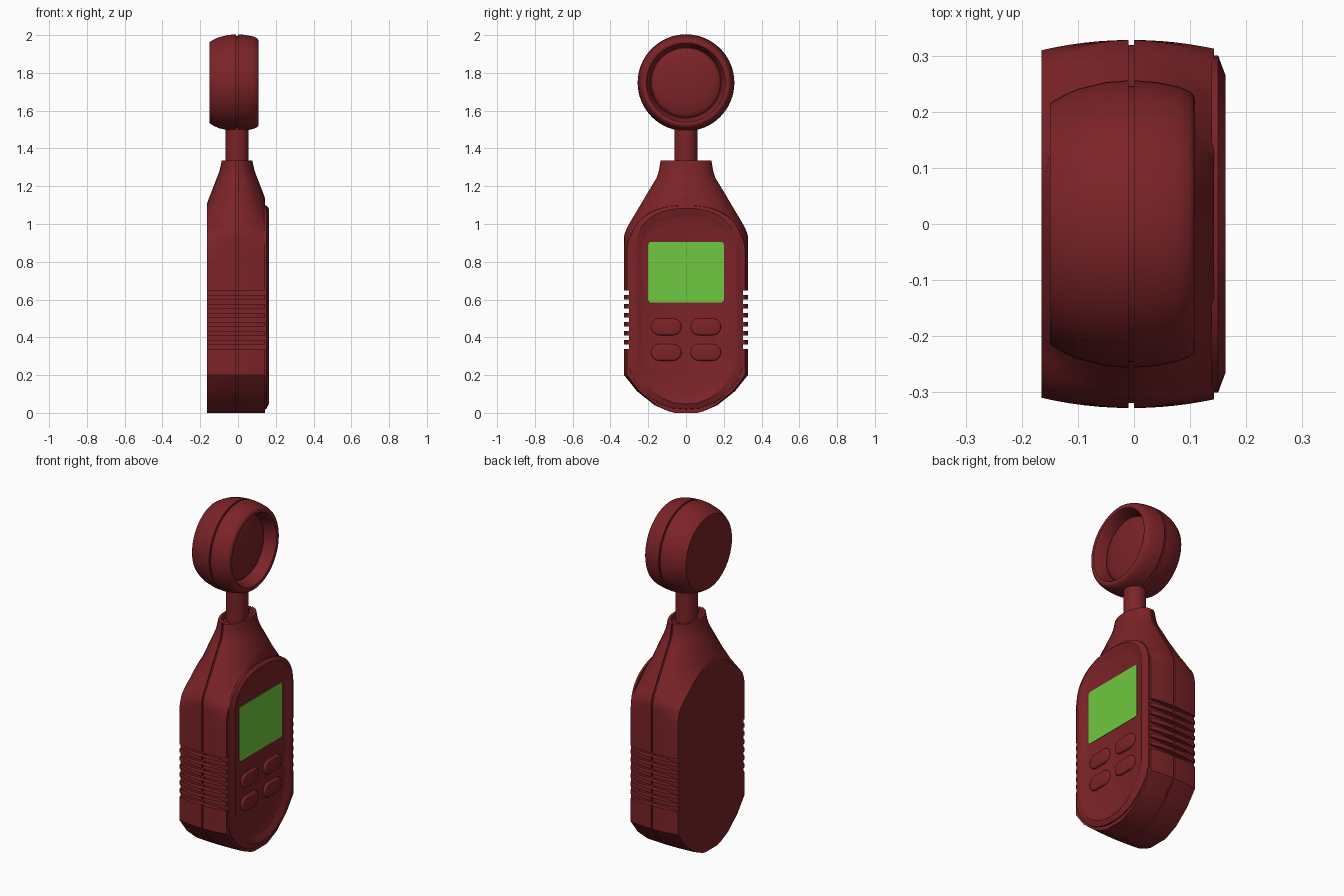
import bpy, bmesh, math

if "Cube" in bpy.data.objects:
    bpy.data.objects.remove(bpy.data.objects["Cube"])

def material(name, rgb):
    m = bpy.data.materials.new(name)
    m.diffuse_color = (*rgb, 1)
    m.use_nodes = True
    m.node_tree.nodes["Principled BSDF"].inputs["Base Color"].default_value = m.diffuse_color
    return m

RED = material("dark_red", (0.20, 0.017, 0.021))
GREEN = material("screen_green", (0.16, 0.58, 0.05))

def loft(name, rings, mat, angle=30):
    """Skin a list of equal-length closed rings and cap both ends."""
    bm = bmesh.new()
    vs = [[bm.verts.new(p) for p in r] for r in rings]
    n = len(vs[0])
    for a, b in zip(vs, vs[1:]):
        for i in range(n):
            j = (i + 1) % n
            bm.faces.new((a[i], a[j], b[j], b[i]))
    bm.faces.new(vs[0])
    bm.faces.new(vs[-1])
    bmesh.ops.remove_doubles(bm, verts=bm.verts, dist=1e-5)
    bmesh.ops.recalc_face_normals(bm, faces=bm.faces)
    me = bpy.data.meshes.new(name)
    bm.to_mesh(me)
    bm.free()
    me.materials.append(mat)
    ob = bpy.data.objects.new(name, me)
    bpy.context.collection.objects.link(ob)
    bpy.ops.object.select_all(action='DESELECT')
    ob.select_set(True)
    bpy.context.view_layer.objects.active = ob
    bpy.ops.object.shade_smooth_by_angle(angle=math.radians(angle))
    return ob

def interp(table, z):
    for (z0, v0), (z1, v1) in zip(table, table[1:]):
        if z <= z1:
            return v0 + (v1 - v0) * (z - z0) / (z1 - z0)
    return table[-1][1]

# Body: elliptical sections clipped flat at front and back, with a side seam
CX, FRONT, BACK, SEAM = -0.005, 0.148, 0.16, 0.005
WIDTH = [(0, .06), (.008, .09), (.04, .165), (.115, .26), (.2, .328), (.94, .328),
         (.98, .313), (1.2, .183), (1.245, .155), (1.28, .144), (1.335, .135)]
DEPTH = [(0, .485), (.87, .485), (.95, .3), (1.0, .225), (1.1, .163), (1.28, .093), (1.335, .081)]

def section(z, b, a, limit=9):
    def side(x):
        return min(limit, b * math.sqrt(max(0, 1 - (x / a) ** 2)))
    def arc(x0, x1):
        t0, t1 = math.acos(x0 / a), math.acos(x1 / a)
        return [a * math.cos(t0 + (t1 - t0) * i / 6) for i in range(7)]
    pts = [(x, side(x)) for x in arc(min(FRONT, a), SEAM)]
    pts += [(x, side(SEAM) - .009) for x in (SEAM, -SEAM)]
    pts += [(x, side(x)) for x in arc(-SEAM, -min(BACK, a))]
    return [(CX + x, y, z) for x, y in pts] + [(CX + x, -y, z) for x, y in reversed(pts)]

levels = [(z, 9) for z in (0, .008, .04, .115, .2)]
for i in range(7):                               # grip slots
    z = .35 + .0475 * i
    levels += [(z - .012, 9), (z - .012, .301), (z + .012, .301), (z + .012, 9)]
levels += [(.8, 9)] + [(.87 + .465 * i / 28, 9) for i in range(29)]
rings = [section(z, interp(WIDTH, z), interp(DEPTH, z), lim) for z, lim in levels]
rings += [section(1.335, .112, .066), section(1.31, .105, .062)]   # cup at the top
loft("body", rings, RED)

# Front rim and recessed panel
def outline(x, w, z0, z1, zc=.87):
    half = [(w * u, z0 + .2 * v) for u, v in
            ((0, 0), (.25, .03), (.5, .17), (.68, .36), (.82, .57), (.93, .8), (1, 1.1))]
    for i in range(13):
        t = math.pi / 2 * i / 12
        half.append((w * math.cos(t) ** .87, zc + (z1 - zc) * math.sin(t) ** .87))
    half[-1] = (0, z1)
    return [(x, y, z) for y, z in half] + [(x, -y, z) for y, z in half[-2:0:-1]]

loft("front_panel", [outline(.138, .3, .018, 1.1), outline(.15, .3, .02, 1.098),
                     outline(.163, .265, .047, 1.083), outline(.161, .255, .053, 1.076),
                     outline(.149, .235, .08, 1.04), outline(.146, .225, .088, 1.03)], RED)

# Rounded plates facing forward: screen and buttons
def plate(x, y, z, hw, hh, r):
    pts = []
    for k, (sy, sz) in enumerate(((1, 1), (-1, 1), (-1, -1), (1, -1))):
        for i in range(9):
            t = math.pi / 2 * (k + i / 8)
            pts.append((x, y + sy * (hw - r) + r * math.cos(t), z + sz * (hh - r) + r * math.sin(t)))
    return pts

loft("screen", [plate(.14, 0, .745, .2, .16, .015), plate(.149, 0, .745, .2, .16, .015)], GREEN)
for row, z in enumerate((.455, .32)):
    for col, y in enumerate((-.105, .105)):
        loft(f"button_{row}_{col}", [plate(.14, y, z, .08, .044, .0435),
                                     plate(.153, y, z, .08, .044, .0435),
                                     plate(.158, y, z, .076, .04, .0395),
                                     plate(.160, y, z, .068, .032, .0315)], RED, 40)

# Neck and sensor head
def circle(cx, cy, cz, r, axis, n=64):
    ang = [2 * math.pi * i / n for i in range(n)]
    if axis == 'X':
        return [(cx, cy + r * math.cos(t), cz + r * math.sin(t)) for t in ang]
    return [(cx + r * math.cos(t), cy + r * math.sin(t), cz) for t in ang]

loft("neck", [circle(CX, 0, z, .061, 'Z', 32) for z in (1.28, 1.53)], RED)

HEAD = [(-.15, .215), (-.125, .23), (-.1, .241), (-.05, .253), (-.01, .256), (-.01, .246),
        (0, .246), (0, .256), (.04, .253), (.08, .245), (.1, .236), (.107, .228), (.109, .219),
        (.106, .209), (.095, .202), (.07, .195), (.035, .187)]
loft("sensor_head", [circle(x, 0, 1.748, r, 'X') for x, r in HEAD], RED)
DOME = [(.03, .186)] + [(.035 + .035 * math.sin(t), .184 * math.cos(t))
                        for t in [math.pi / 2 * i / 10 for i in range(10)]] + [(.07, .004)]
loft("sensor_dome", [circle(x, 0, 1.748, r, 'X') for x, r in DOME], RED)
